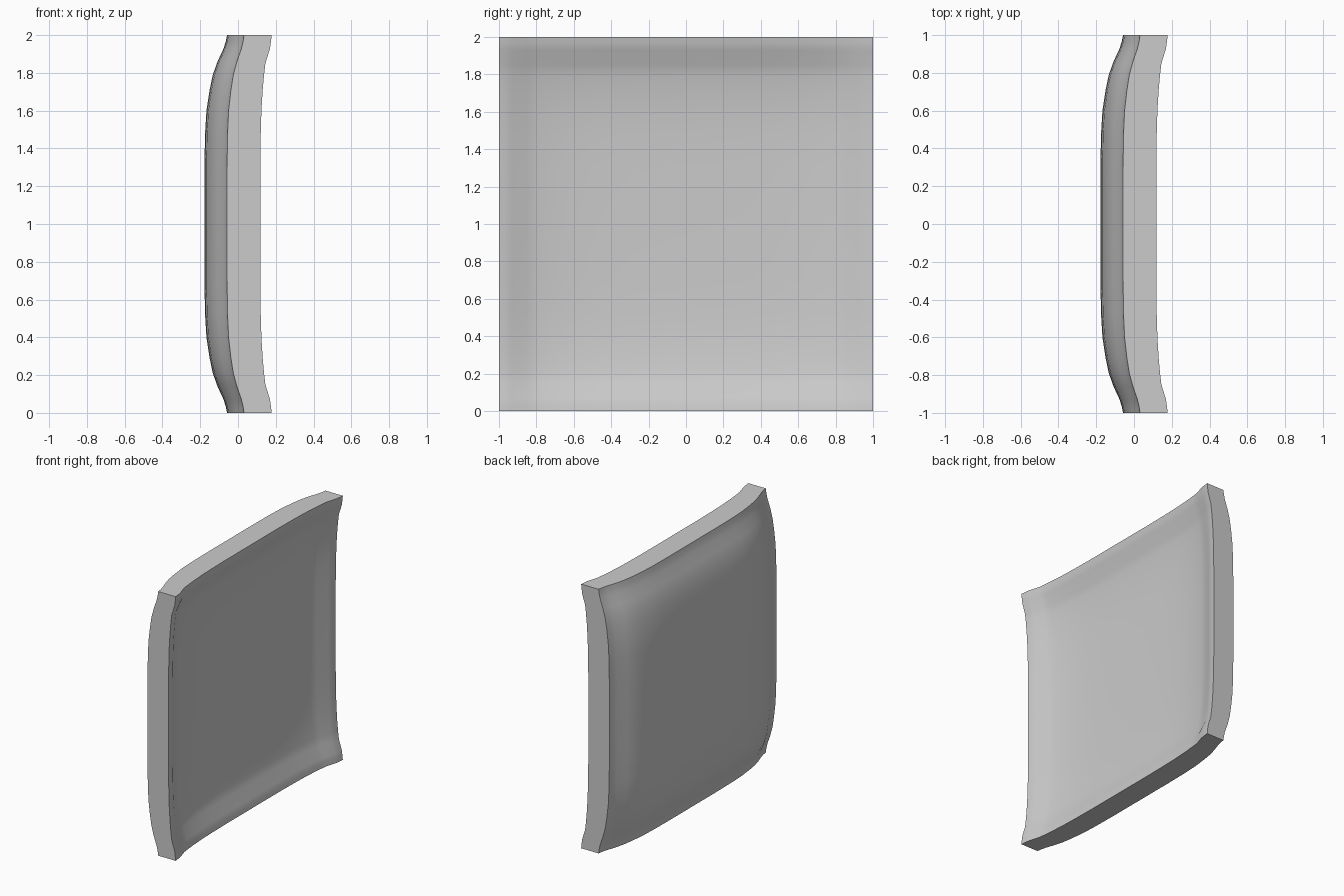
import bpy, bmesh, math

cube = bpy.data.objects.get("Cube")
if cube:
    bpy.data.objects.remove(cube, do_unlink=True)

# Single plain grey finish
grey = bpy.data.materials.new("light grey")
grey.use_nodes = True
colour = (0.6, 0.6, 0.6, 1)
grey.diffuse_color = colour
grey.node_tree.nodes["Principled BSDF"].inputs["Base Color"].default_value = colour

# Edge profile: distance from the border, share of the full dish depth
OUTER = [(0, 0), (.03, .05), (.07, .15), (.14, .42), (.21, .63), (.29, .77),
         (.40, .91), (.52, .97), (.70, 1), (1, 1)]
INNER = [(0, 0), (.03, .05), (.07, .14), (.15, .55), (.21, .67), (.29, .79),
         (.40, .90), (.52, .96), (.70, 1), (1, 1)]


def mirrored(profile):
    """Positions from -1 to 1 with their depth share."""
    half = [(d - 1, h) for d, h in profile]
    return half + [(-p, h) for p, h in reversed(half[:-1])]


def sheet(bm, profile, corner, drop, cross, flip):
    """Dished square sheet; returns its grid of vertices."""
    line = mirrored(profile)
    grid = [[bm.verts.new((corner - drop * (hy + hz) - cross * hy * hz, y, z + 1))
             for z, hz in line] for y, hy in line]
    for i in range(len(line) - 1):
        for j in range(len(line) - 1):
            quad = [grid[i][j], grid[i + 1][j], grid[i + 1][j + 1], grid[i][j + 1]]
            bm.faces.new(quad[::-1] if flip else quad)
    return grid


def border(grid):
    """Vertices around the edge of a sheet, in order."""
    return ([row[0] for row in grid] + grid[-1][1:]
            + [row[-1] for row in grid[-2::-1]] + grid[0][-2:0:-1])


# Bulging outer skin, hollow inner skin, and the flat rim joining them
bm = bmesh.new()
outer = border(sheet(bm, OUTER, 0.032, 0.09, 0.03, True))
inner = border(sheet(bm, INNER, 0.178, 0.06, 0.04, False))
for k in range(len(outer)):
    bm.faces.new((outer[k - 1], outer[k], inner[k], inner[k - 1]))
bmesh.ops.recalc_face_normals(bm, faces=bm.faces)

mesh = bpy.data.meshes.new("dished_panel")
bm.to_mesh(mesh)
bm.free()
mesh.materials.append(grey)
panel = bpy.data.objects.new("dished_panel", mesh)
bpy.context.collection.objects.link(panel)

# Smooth skins with crisp rim edges
bpy.ops.object.select_all(action="DESELECT")
panel.select_set(True)
bpy.context.view_layer.objects.active = panel
bpy.ops.object.shade_smooth_by_angle(angle=math.radians(35))
